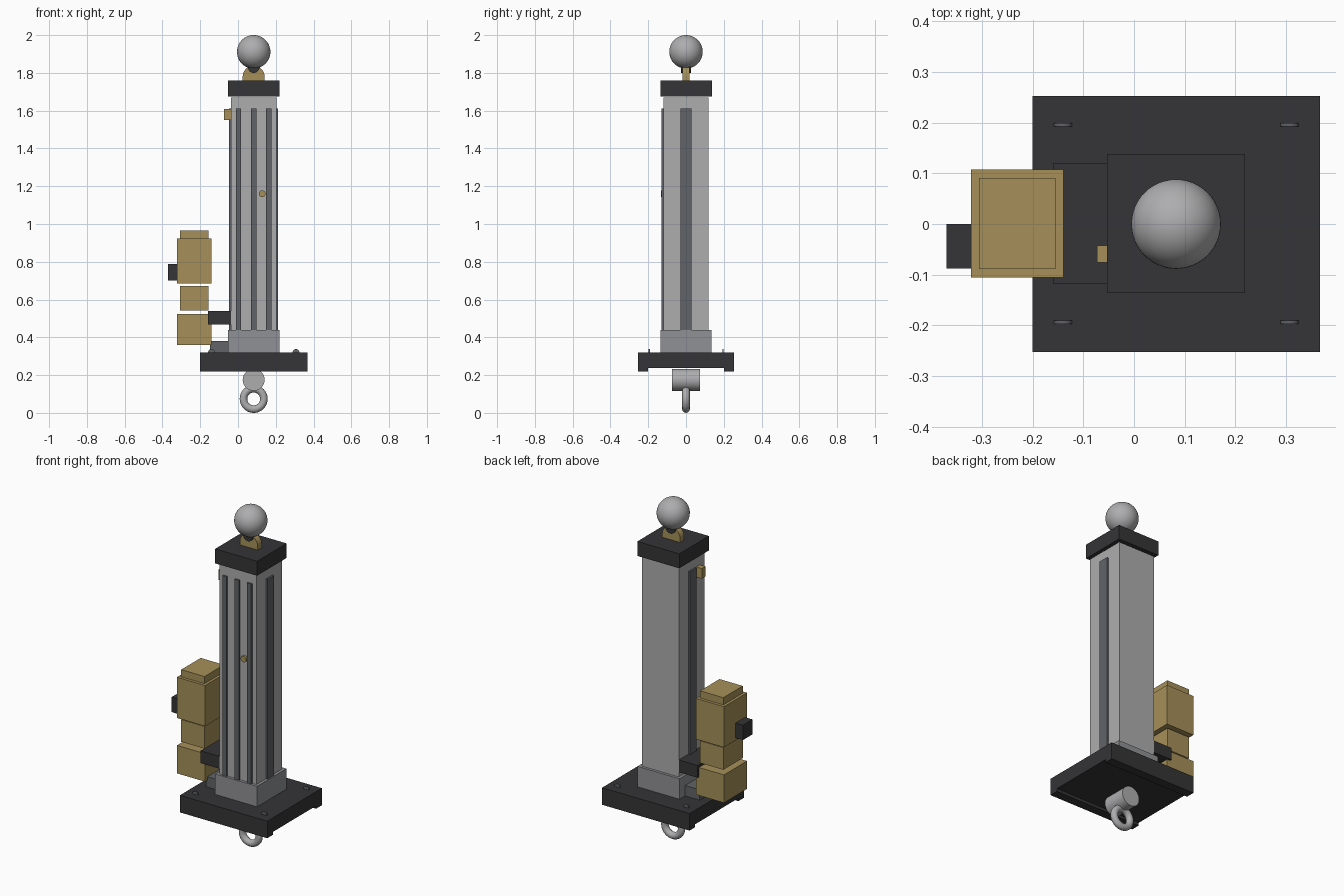
import bpy, math

if "Cube" in bpy.data.objects:
    bpy.data.objects.remove(bpy.data.objects["Cube"])

CX = 0.083  # column axis


def mat(name, r, g, b):
    m = bpy.data.materials.new(name)
    m.diffuse_color = (r, g, b, 1)
    m.use_nodes = True
    m.node_tree.nodes["Principled BSDF"].inputs["Base Color"].default_value = m.diffuse_color
    return m


DARK = mat("dark", 0.035, 0.035, 0.038)
BRASS = mat("brass", 0.38, 0.28, 0.10)
STEEL = mat("steel", 0.42, 0.42, 0.43)
GREY = mat("mid_grey", 0.28, 0.285, 0.30)
SLATE = mat("slate", 0.12, 0.125, 0.135)


def finish(name, m, smooth=False):
    o = bpy.context.object
    o.name = name
    o.data.materials.append(m)
    if smooth:
        bpy.ops.object.shade_smooth_by_angle(angle=math.radians(40))
    return o


def box(name, x, y, z, m):
    """Box from (min, max) ranges."""
    bpy.ops.mesh.primitive_cube_add(size=1, location=[sum(r) / 2 for r in (x, y, z)])
    o = bpy.context.object
    o.scale = [r[1] - r[0] for r in (x, y, z)]
    bpy.ops.object.transform_apply(location=False, rotation=False, scale=True)
    return finish(name, m)


def disc(name, x, y, z, r, depth, m):
    """Cylinder with its axis along y."""
    bpy.ops.mesh.primitive_cylinder_add(vertices=48, radius=r, depth=depth,
                                        location=(x, y, z), rotation=(math.pi / 2, 0, 0))
    return finish(name, m, True)


def extrude(name, profile, axis, lo, hi, m):
    """Extrude a 2D profile along x (profile = y,z) or y (profile = x,z)."""
    n = len(profile)
    put = (lambda p, t: (t, p[0], p[1])) if axis == 'x' else (lambda p, t: (p[0], t, p[1]))
    verts = [put(p, t) for t in (lo, hi) for p in profile]
    faces = [tuple(range(n)), tuple(range(2 * n - 1, n - 1, -1))]
    faces += [(i, i + n, (i + 1) % n + n, (i + 1) % n) for i in range(n)]
    me = bpy.data.meshes.new(name)
    me.from_pydata(verts, [], faces)
    o = bpy.data.objects.new(name, me)
    bpy.context.collection.objects.link(o)
    bpy.ops.object.select_all(action='DESELECT')
    o.select_set(True)
    bpy.context.view_layer.objects.active = o
    bpy.ops.object.mode_set(mode='EDIT')
    bpy.ops.mesh.select_all(action='SELECT')
    bpy.ops.mesh.normals_make_consistent(inside=False)
    bpy.ops.object.mode_set(mode='OBJECT')
    return finish(name, m, True)


# Base plate: channel section, open underneath along x
W = 0.253
extrude("base_plate", [(-W, 0.22), (-0.2, 0.22), (-0.2, 0.237), (0.2, 0.237),
                       (0.2, 0.22), (W, 0.22), (W, 0.32), (-W, 0.32)],
        'x', -0.2, 0.367, DARK)
for i, x in enumerate((-0.14, 0.307)):
    for j, y in enumerate((-0.194, 0.196)):
        disc(f"base_bolt_{i}{j}", x, y, 0.32, 0.018, 0.007, SLATE)

# Column with collar and cap
box("collar", (-0.053, 0.219), (-0.136, 0.136), (0.32, 0.44), GREY)
box("column", (-0.037, 0.203), (-0.12, 0.12), (0.44, 1.67), STEEL)
box("cap", (-0.053, 0.219), (-0.136, 0.138), (1.675, 1.76), DARK)

# Raised strips: three on the front, one on each side
for i, dx in enumerate((-0.08, 0, 0.08)):
    box(f"front_strip_{i}", (CX + dx - 0.014, CX + dx + 0.014), (-0.13, -0.118),
        (0.44, 1.612), SLATE)
for name, s in (("left", -1), ("right", 1)):
    xs = sorted((CX + s * 0.118, CX + s * 0.13))
    box(f"{name}_strip", xs, (-0.03, 0.03), (0.44, 1.612), SLATE)

# Small brass fittings on the column
disc("front_button", 0.128, -0.126, 1.16, 0.018, 0.014, BRASS)
box("side_tab", (-0.073, -0.037), (-0.076, -0.042), (1.55, 1.61), BRASS)

# Top lug, pin and ball
arch = [(CX + 0.058, 1.76)]
arch += [(CX + 0.058 * math.cos(math.pi * i / 24), 1.78 + 0.058 * math.sin(math.pi * i / 24))
         for i in range(25)]
arch.append((CX - 0.058, 1.76))
extrude("top_lug", arch, 'y', -0.019, 0.019, BRASS)
disc("top_pin", CX, 0, 1.831, 0.031, 0.055, DARK)
bpy.ops.mesh.primitive_uv_sphere_add(segments=48, ring_count=24, radius=0.0885,
                                     location=(CX, 0, 1.9115))
finish("top_ball", STEEL, True)

# Bottom barrel and ring
disc("bottom_barrel", CX, 0, 0.175, 0.058, 0.146, STEEL)
bpy.ops.mesh.primitive_torus_add(major_radius=0.054, minor_radius=0.02, major_segments=48,
                                 minor_segments=16, location=(CX, 0, 0.074),
                                 rotation=(math.pi / 2, 0, 0))
finish("bottom_ring", STEEL, True)

# Motor stack on the left
for name, big, z in (("motor_lower_block", True, (0.36, 0.524)),
                     ("motor_neck", False, (0.543, 0.673)),
                     ("motor_upper_block", True, (0.685, 0.924)),
                     ("motor_lid", False, (0.924, 0.966))):
    if big:
        box(name, (-0.322, -0.139), (-0.106, 0.108), z, BRASS)
    else:
        box(name, (-0.306, -0.155), (-0.089, 0.091), z, BRASS)
box("junction_box", (-0.37, -0.322), (-0.088, 0.0), (0.70, 0.787), DARK)

# Brackets joining motor and column
box("upper_bracket", (-0.16, -0.037), (-0.118, 0.12), (0.468, 0.54), DARK)
box("lower_bracket", (-0.148, -0.053), (-0.085, 0.085), (0.32, 0.381), SLATE)
